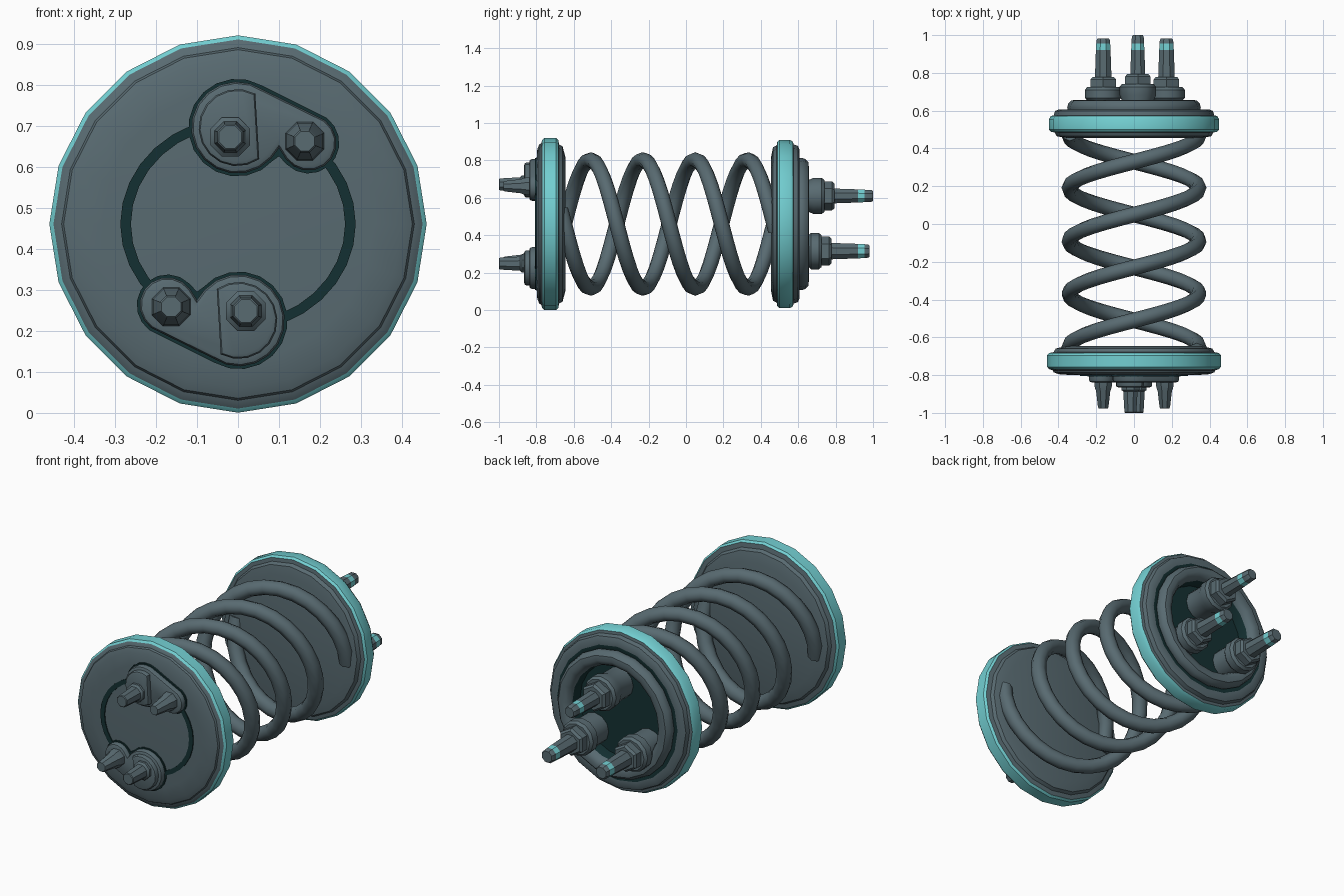
import bpy, bmesh, math

if "Cube" in bpy.data.objects:
    bpy.data.objects.remove(bpy.data.objects["Cube"])

CZ = 0.46  # height of the long axis


def material(name, rgb):
    m = bpy.data.materials.new(name)
    m.diffuse_color = (*rgb, 1)
    m.use_nodes = True
    m.node_tree.nodes["Principled BSDF"].inputs["Base Color"].default_value = m.diffuse_color
    return m


SLATE = material("slate_grey", (0.098, 0.145, 0.165))
TEAL = material("light_teal", (0.17, 0.62, 0.64))
DARK = material("dark_teal", (0.007, 0.03, 0.032))
MATS = [SLATE, TEAL, DARK]


def finish(bm, name, angle=35):
    bmesh.ops.remove_doubles(bm, verts=bm.verts, dist=1e-5)
    bmesh.ops.recalc_face_normals(bm, faces=bm.faces)
    me = bpy.data.meshes.new(name)
    bm.to_mesh(me)
    bm.free()
    for m in MATS:
        me.materials.append(m)
    ob = bpy.data.objects.new(name, me)
    bpy.context.collection.objects.link(ob)
    bpy.ops.object.select_all(action='DESELECT')
    ob.select_set(True)
    bpy.context.view_layer.objects.active = ob
    bpy.ops.object.shade_smooth_by_angle(angle=math.radians(angle))
    return ob


def lathe(name, profile, segs, x=0.0, z=0.0, turn=0.0, angle=35):
    """Spin (radius, y, material of the band that follows) about a line along y."""
    bm = bmesh.new()
    rings = []
    for r, y, _ in profile:
        ring = []
        for i in range(segs):
            a = turn + 2 * math.pi * i / segs
            ring.append(bm.verts.new((x + r * math.sin(a), y, CZ + z + r * math.cos(a))))
        rings.append(ring)
    for k in range(len(rings) - 1):
        for i in range(segs):
            j = (i + 1) % segs
            f = bm.faces.new((rings[k][i], rings[k][j], rings[k + 1][j], rings[k + 1][i]))
            f.material_index = profile[k][2]
    return finish(bm, name, angle)


def slab(name, outline, y0, y1, mat=0, bevel=0.0, s=1):
    """Extrude an x-z outline along y; s = -1 turns it half way round the axis."""
    bm = bmesh.new()
    face = bm.faces.new([bm.verts.new((s * px, y0, CZ + s * pz)) for px, pz in outline])
    geo = bmesh.ops.extrude_face_region(bm, geom=[face])["geom"]
    top = [g for g in geo if isinstance(g, bmesh.types.BMVert)]
    bmesh.ops.translate(bm, verts=top, vec=(0, y1 - y0, 0))
    if bevel:
        edges = [e for e in bm.edges if all(v in top for v in e.verts)]
        bmesh.ops.bevel(bm, geom=edges, offset=bevel, segments=2, affect='EDGES', profile=0.5)
    for f in bm.faces:
        f.material_index = mat
    return finish(bm, name)


def arc(cx, cz, r, a0, a1, n):
    return [(cx + r * math.cos(math.radians(a0 + (a1 - a0) * i / n)),
             cz + r * math.sin(math.radians(a0 + (a1 - a0) * i / n))) for i in range(n + 1)]


# Front end plate with a teal rim
lathe("front_plate", [
    (0, -0.803, 0), (0.33, -0.800, 0), (0.40, -0.795, 0), (0.425, -0.785, 0),
    (0.43, -0.775, 0), (0.45, -0.768, 1), (0.46, -0.757, 1), (0.46, -0.695, 1),
    (0.45, -0.683, 0), (0.425, -0.678, 0), (0.415, -0.66, 0), (0.36, -0.645, 0),
    (0, -0.645, 0)], 20)

# Back end plate with a teal rim
lathe("back_plate", [
    (0, 0.455, 0), (0.36, 0.455, 0), (0.41, 0.465, 0), (0.42, 0.485, 0),
    (0.44, 0.488, 1), (0.45, 0.50, 1), (0.45, 0.555, 1), (0.44, 0.572, 0),
    (0.425, 0.575, 0), (0.418, 0.598, 0), (0.40, 0.606, 0), (0.372, 0.606, 2),
    (0.34, 0.604, 2), (0.28, 0.56, 2), (0, 0.555, 2)], 20)

# Rounded collar around the back recess
lathe("back_collar", [
    (0.345, 0.59, 0), (0.354, 0.615, 0), (0.348, 0.638, 0), (0.332, 0.654, 0),
    (0.305, 0.657, 0), (0.282, 0.645, 0), (0.268, 0.62, 2), (0.262, 0.55, 2),
    (0.345, 0.55, 2), (0.345, 0.59, 2)], 20)

# Two coil springs wound as a double helix
for n in range(2):
    bm = bmesh.new()
    steps, sides, R, t = 56, 8, 0.343, 0.041
    pitch, y0, y1 = 0.56, -0.67, 0.48
    slope = pitch / (2 * math.pi * R)
    norm = math.hypot(1, slope)
    rings = []
    for i in range(steps + 1):
        y = y0 + (y1 - y0) * i / steps
        a = 2 * math.pi * (y + 0.51) / pitch + math.pi * n
        radial = (math.sin(a), 0, math.cos(a))
        side = (-slope * math.cos(a) / norm, 1 / norm, slope * math.sin(a) / norm)
        mid = (R * math.sin(a), y, CZ + R * math.cos(a))
        ring = []
        for k in range(sides):
            c = t * math.cos(2 * math.pi * k / sides)
            d = t * math.sin(2 * math.pi * k / sides)
            ring.append(bm.verts.new([mid[q] + c * radial[q] + d * side[q] for q in range(3)]))
        rings.append(ring)
    for p, q in zip(rings, rings[1:]):
        for k in range(sides):
            j = (k + 1) % sides
            bm.faces.new((p[k], p[j], q[j], q[k]))
    bm.faces.new(rings[0])
    bm.faces.new(rings[-1])
    finish(bm, f"coil_spring_{n + 1}", 60)

# Dark oval groove on the front plate
groove = lathe("front_groove", [
    (1.0, -0.795, 2), (1.0, -0.806, 2), (0.91, -0.806, 2), (0.91, -0.795, 2),
    (1.0, -0.795, 2)], 32)
for v in groove.data.vertices:
    v.co.x *= 0.287
    v.co.z = CZ + (v.co.z - CZ) * 0.262

# Front lugs and pins, the second pair turned half way round
for s, tag in ((1, "upper"), (-1, "lower")):
    lug = arc(-0.002, 0.235, 0.112, 55, 318, 14) + [(0.10, 0.185)] + arc(0.172, 0.198, 0.068, 215, 415, 9)
    under = arc(-0.002, 0.235, 0.119, 60, 318, 14) + [(0.10, 0.165)] + arc(0.172, 0.198, 0.075, 225, 415, 9)
    slab(f"{tag}_lug_shadow_pad", under, -0.795, -0.808, 2, 0, s)
    slab(f"{tag}_lug", lug, -0.795, -0.838, 0, 0.014, s)
    boss = arc(-0.002, 0.235, 0.094, 62, 305, 12)
    slab(f"{tag}_lug_boss", boss, -0.83, -0.865, 0, 0.012, s)
    lathe(f"{tag}_main_pin", [
        (0, -0.84, 0), (0.052, -0.84, 0), (0.052, -0.878, 0), (0.041, -0.888, 0),
        (0.034, -0.996, 0), (0.030, -1.0, 0), (0, -1.0, 0)], 8,
        -0.019 * s, 0.212 * s, math.pi / 8)
    lathe(f"{tag}_side_pin", [
        (0, -0.83, 0), (0.052, -0.83, 0), (0.048, -0.868, 0), (0.041, -0.882, 0),
        (0.030, -0.97, 0), (0.026, -0.976, 0), (0, -0.976, 0)], 8,
        0.163 * s, 0.202 * s, math.pi / 8)

# Back terminals: washer, hex nut and teal-banded pin
for tag, x, z, tip, lift, r in (("top", 0.02, 0.15, 1.0, 0.015, 0.036),
                                ("left", -0.163, -0.145, 0.982, 0, 0.04),
                                ("right", 0.172, -0.145, 0.982, 0, 0.04)):
    lathe(f"{tag}_terminal_washer", [
        (0, 0.55, 0), (0.085, 0.55, 0), (0.085, 0.655, 0), (0.097, 0.668 + lift, 0),
        (0.097, 0.71 + lift, 0), (0.085, 0.725 + lift, 0), (0, 0.725 + lift, 0)], 12, x, z)
    lathe(f"{tag}_terminal_nut", [
        (0, 0.71, 0), (0.078, 0.71, 0), (0.078, 0.765 + lift, 0),
        (0.066, 0.778 + lift, 0), (0, 0.778 + lift, 0)], 6, x, z)
    lathe(f"{tag}_terminal_pin", [
        (0, 0.76, 0), (r + 0.008, 0.76, 0), (r + 0.002, 0.92, 1), (r, 0.955, 0),
        (r - 0.002, tip - 0.008, 0), (r - 0.008, tip, 0), (0, tip, 0)], 8,
        x, z, math.pi / 8)
